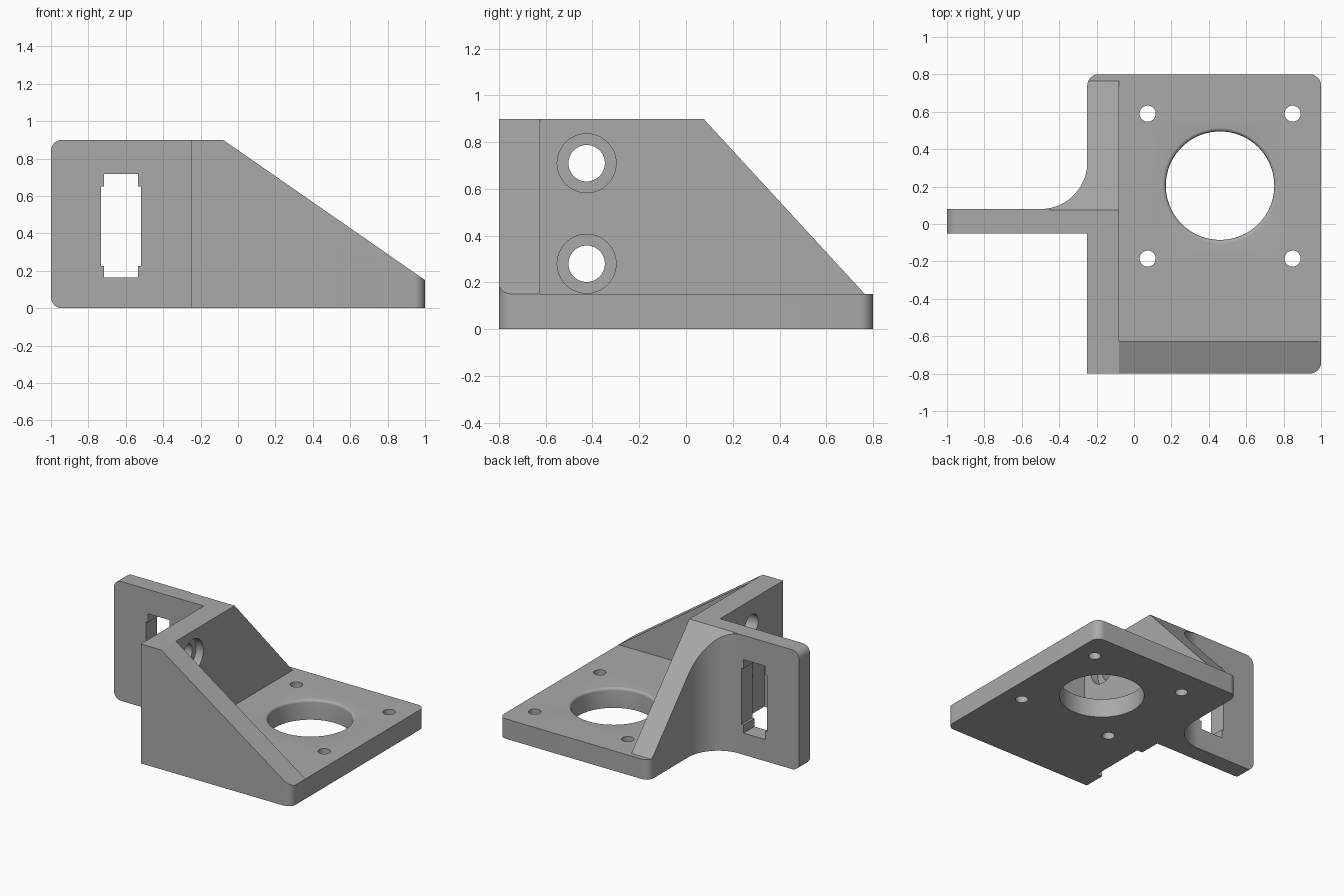
import bpy
import bmesh
from math import sin, cos, pi, radians
from mathutils import Vector

cube = bpy.data.objects.get("Cube")
if cube:
    bpy.data.objects.remove(cube, do_unlink=True)

plastic = bpy.data.materials.new("grey_plastic")
GREY = (0.4, 0.4, 0.4, 1)
plastic.use_nodes = True
plastic.diffuse_color = GREY
plastic.node_tree.nodes["Principled BSDF"].inputs["Base Color"].default_value = GREY

# Maps (u, v, depth) to (x, y, z) for each extrusion axis
AXES = {
    "x": lambda u, v, d: (d, u, v),
    "y": lambda u, v, d: (u, d, v),
    "z": lambda u, v, d: (u, v, d),
}


def loft(name, rings, axis):
    """Closed solid through rings of (points, depth)."""
    bm = bmesh.new()
    loops = [[bm.verts.new(AXES[axis](u, v, d)) for u, v in pts] for pts, d in rings]
    bm.faces.new(loops[0])
    bm.faces.new(loops[-1])
    for a, b in zip(loops, loops[1:]):
        for i in range(len(a)):
            j = (i + 1) % len(a)
            bm.faces.new((a[i], a[j], b[j], b[i]))
    bmesh.ops.recalc_face_normals(bm, faces=bm.faces)
    mesh = bpy.data.meshes.new(name)
    bm.to_mesh(mesh)
    bm.free()
    mesh.materials.append(plastic)
    ob = bpy.data.objects.new(name, mesh)
    bpy.context.scene.collection.objects.link(ob)
    return ob


def prism(name, pts, lo, hi, axis):
    return loft(name, [(pts, lo), (pts, hi)], axis)


def arc(cu, cv, r, start, end, steps=12):
    angles = [radians(start + (end - start) * i / steps) for i in range(steps + 1)]
    return [(cu + r * cos(a), cv + r * sin(a)) for a in angles]


def circle(cu, cv, r, steps=48):
    return arc(cu, cv, r, 0, 360, steps)[:-1]


def rect(u0, v0, u1, v1):
    return [(u0, v0), (u1, v0), (u1, v1), (u0, v1)]


def combine(target, tool, operation):
    """Apply a boolean and remove its tool."""
    mod = target.modifiers.new("combine", "BOOLEAN")
    mod.operation = operation
    mod.solver = "EXACT"
    mod.object = tool
    bpy.context.view_layer.objects.active = target
    bpy.ops.object.modifier_apply(modifier=mod.name)
    bpy.data.objects.remove(tool, do_unlink=True)


# Main dimensions
LEFT, INNER, RIGHT = -0.25, -0.08, 1.0
FRONT, BACK = -0.8, 0.8
PLATE, TOP = 0.15, 0.9
ROUND = 0.06

# Base plate outline, with three rounded corners
outline = [(LEFT, FRONT)]
outline += arc(RIGHT - ROUND, FRONT + ROUND, ROUND, -90, 0)
outline += arc(RIGHT - ROUND, BACK - ROUND, ROUND, 0, 90)
outline += arc(LEFT + ROUND, BACK - ROUND, ROUND, 90, 180)
bracket = prism("motor_bracket", outline, 0, PLATE, "z")

# Front gusset, sloping down to the right edge
slope = [(LEFT, 0), (RIGHT, 0), (RIGHT, PLATE), (INNER, TOP), (LEFT, TOP)]
gusset = prism("front_gusset", slope, FRONT, -0.625, "y")
combine(gusset, prism("gusset_outline", outline, -1, 2, "z"), "INTERSECT")

# Side wall with a curved web towards the arm, sloping down to the back
web = [(INNER, FRONT), (INNER, BACK)]
web += arc(LEFT + ROUND, BACK - ROUND, ROUND, 90, 180)
web += arc(-0.5, 0.33, 0.25, 0, -90, 20)
web += [(-0.5, -0.05), (LEFT, -0.05), (LEFT, FRONT)]
wall = prism("side_wall", web, 0, TOP, "z")
wall_slope = [(-1, -1), (0.765, -1), (0.765, PLATE), (0.075, TOP), (0.075, 2), (-1, 2)]
combine(wall, prism("wall_slope", wall_slope, -1, 1, "x"), "INTERSECT")

# Mounting arm with rounded outer corners
arm_shape = [(-0.45, 0), (-0.45, TOP)]
arm_shape += arc(-1 + ROUND, TOP - ROUND, ROUND, 90, 180)
arm_shape += arc(-1 + ROUND, ROUND, ROUND, 180, 270)
arm = prism("mounting_arm", arm_shape, -0.05, 0.08, "y")

for part in (gusset, wall, arm):
    combine(bracket, part, "UNION")

# Motor bore with a rounded upper rim
lip = 0.02
rings = [(0.29, -0.1)]
rings += [(0.29 + lip * (1 - cos(t * pi / 10)), PLATE - lip + lip * sin(t * pi / 10)) for t in range(6)]
rings += [(0.29 + lip, PLATE + 0.05)]
bore = loft("motor_bore", [(circle(0.46, 0.205, r, 72), z) for r, z in rings], "z")
cutters = [bore]

# Motor screw holes
for x in (0.073, 0.848):
    for y in (-0.185, 0.59):
        cutters.append(prism("motor_screw_hole", circle(x, y, 0.043, 32), -0.1, 0.3, "z"))

# Wall screw holes with counterbores on the inner face
for z in (0.28, 0.71):
    cutters.append(prism("wall_screw_hole", circle(-0.425, z, 0.078), -0.4, 0.1, "x"))
    cutters.append(prism("wall_counterbore", circle(-0.425, z, 0.126), INNER - 0.06, 0.1, "x"))

# Shallow recess low on the outer wall face
cutters.append(prism("wall_recess", rect(-0.64, -0.1, -0.21, 0.45), -0.4, LEFT + 0.045, "x"))

# Stepped slot through the arm
cutters.append(prism("arm_slot", rect(-0.732, 0.225, -0.518, 0.65), -0.2, 0.2, "y"))
cutters.append(prism("arm_slot_ends", rect(-0.717, 0.163, -0.535, 0.717), -0.2, 0.2, "y"))

for cutter in cutters:
    combine(bracket, cutter, "DIFFERENCE")

# Merge flush faces and shade the curves
bm = bmesh.new()
bm.from_mesh(bracket.data)
bmesh.ops.remove_doubles(bm, verts=bm.verts, dist=0.0002)
bmesh.ops.dissolve_limit(bm, angle_limit=radians(0.5), verts=bm.verts, edges=bm.edges)
bm.to_mesh(bracket.data)
bm.free()
bpy.ops.object.select_all(action="DESELECT")
bracket.select_set(True)
bpy.context.view_layer.objects.active = bracket
bpy.ops.object.shade_smooth_by_angle(angle=radians(30))
